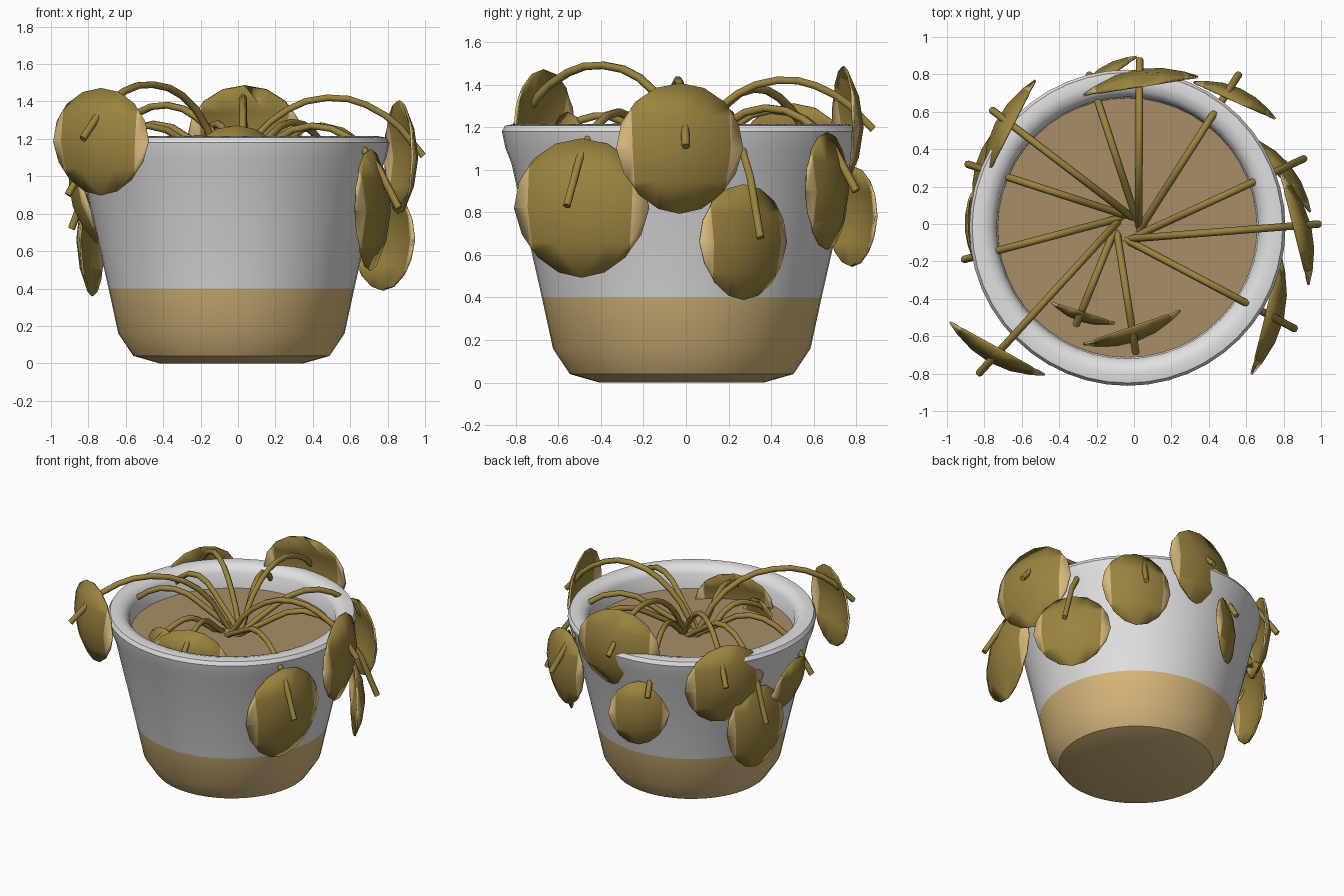
import bpy, bmesh, math
from mathutils import Matrix, Vector

if "Cube" in bpy.data.objects:
    bpy.data.objects.remove(bpy.data.objects["Cube"])


def material(name, r, g, b):
    m = bpy.data.materials.new(name)
    m.use_nodes = True
    m.diffuse_color = (r, g, b, 1)
    m.node_tree.nodes["Principled BSDF"].inputs["Base Color"].default_value = (r, g, b, 1)
    return m


white = material("glazed white", .75, .75, .75)
tan = material("bare clay tan", .67, .47, .2)
brown = material("soil brown", .4, .27, .14)
olive = material("leaf olive", .33, .23, .05)

CENTRE = Vector((-.035, -.02, 0))
SOIL_Z = 1.05


def add(name, data, mats, matrix=Matrix()):
    ob = bpy.data.objects.new(name, data)
    bpy.context.collection.objects.link(ob)
    ob.matrix_world = matrix
    for m in mats:
        data.materials.append(m)
    return ob


def mesh_object(name, bm, mats, matrix=Matrix(), smooth=40):
    me = bpy.data.meshes.new(name)
    bm.to_mesh(me)
    bm.free()
    ob = add(name, me, mats, matrix)
    bpy.ops.object.select_all(action='DESELECT')
    ob.select_set(True)
    bpy.context.view_layer.objects.active = ob
    bpy.ops.object.shade_smooth_by_angle(angle=math.radians(smooth))
    return ob


def lathe(name, profile, mats, rule=None, steps=48):
    bm = bmesh.new()
    verts = [bm.verts.new((r, 0, z)) for r, z in profile]
    edges = [bm.edges.new(p) for p in zip(verts, verts[1:])]
    bmesh.ops.spin(bm, geom=verts + edges, cent=(0, 0, 0), axis=(0, 0, 1),
                   angle=math.tau, steps=steps)
    bmesh.ops.remove_doubles(bm, verts=bm.verts[:], dist=.0005)
    bmesh.ops.recalc_face_normals(bm, faces=bm.faces[:])
    for f in bm.faces:
        f.material_index = rule(f.calc_center_median()) if rule else 0
    return mesh_object(name, bm, mats, Matrix.Translation(CENTRE))


# Pot with bare clay foot, flared rim and a solid floor
lathe("pot", [(0, 0), (.385, 0), (.525, .04), (.605, .16), (.657, .4), (.80, 1.03),
              (.828, 1.1), (.845, 1.18), (.83, 1.207), (.78, 1.215), (.73, 1.2),
              (.70, 1.16), (.69, 1.0), (0, 1.0)],
      [white, tan], lambda c: int(c.z < .4))
lathe("soil", [(0, SOIL_Z), (.694, SOIL_Z), (.694, SOIL_Z - .04)], [brown])


def stem(name, tip, peak):
    tip = Vector(tip)
    heading = (tip - CENTRE).to_2d().normalized()
    start = CENTRE + .06 * Vector((heading.y, -heading.x, 0))
    heights = [(0, SOIL_Z - .03), (.2, peak - .13), (.5, peak),
               (.8, peak - .3 * (peak - tip.z)), (1, tip.z)]
    cu = bpy.data.curves.new(name, 'CURVE')
    cu.dimensions = '3D'
    cu.bevel_depth = .02
    cu.bevel_resolution = 1
    cu.resolution_u = 3
    cu.use_fill_caps = True
    sp = cu.splines.new('BEZIER')
    sp.bezier_points.add(len(heights) - 1)
    for p, (t, z) in zip(sp.bezier_points, heights):
        at = start.lerp(tip, t)
        p.co = (at.x, at.y, z)
        p.handle_left_type = p.handle_right_type = 'AUTO'
    add(name, cu, [olive])


def leaf(name, at, facing, width, height, pitch=0):
    # Round blade, cut into stripes, then domed outwards
    bm = bmesh.new()
    bmesh.ops.create_circle(bm, cap_ends=True, segments=16, radius=1)
    for axis, cuts in (((1, 0, 0), (-.77, -.4, 0, .4, .77)), ((0, 1, 0), (-.5, 0, .5))):
        for c in cuts:
            bmesh.ops.bisect_plane(bm, geom=bm.verts[:] + bm.edges[:] + bm.faces[:],
                                   plane_co=[c * a for a in axis], plane_no=axis)
    for f in bm.faces:
        f.material_index = int(abs(f.calc_center_median().x) > .77)
    for v in bm.verts:
        x, y = v.co.x, v.co.y
        narrow = 1 - .12 * max(0, -y)
        v.co = (x * narrow * width / 2, y * height / 2,
                width * (.07 - .14 * (x * x + y * y)))
    turn = (Matrix.Rotation(math.radians(facing + 90), 4, 'Z')
            @ Matrix.Rotation(math.radians(90 + pitch), 4, 'X'))
    ob = mesh_object(name, bm, [olive, tan], Matrix.Translation(at) @ turn)
    thick = ob.modifiers.new("thickness", 'SOLIDIFY')
    thick.thickness = .012
    thick.offset = 0


# Stem tip, stem peak height, leaf centre, leaf facing angle, width, height
plants = [
    ((.03, .88, 1.19), 1.42, (.03, .78, 1.2), 99, .62, .57),
    ((.56, .80, .90), 1.29, (.55, .69, .9), 66, .48, .55),
    ((.91, .35, .68), 1.27, (.80, .29, .66), 40, .53, .54),
    ((.99, 0, 1.11), 1.42, (.90, -.02, 1.1), 14, .61, .61),
    ((.86, -.56, .83), 1.27, (.75, -.5, .82), -14, .65, .65),
    ((.01, -.69, 1.1), 1.25, (0, -.59, 1.02), -71, .56, .5),
    ((-.31, -.54, 1.08), 1.2, (-.28, -.5, .98), -108, .38, .4),
    ((-.83, -.8, 1.2), 1.49, (-.75, -.7, 1.185), -119, .58, .57),
    ((-.91, -.19, .9), 1.27, (-.85, -.03, .85), 185, .42, .45, 18),
    ((-.89, .32, .72), 1.28, (-.81, .3, .66), 165, .5, .6),
    ((-.76, .61, 1.06), 1.38, (-.7, .52, 1.03), 153, .6, .56),
    ((-.24, .8, .92), 1.28, (-.17, .8, .78), 125, .41, .47),
]
for i, (tip, peak, *blade) in enumerate(plants, 1):
    stem(f"stem_{i}", tip, peak)
    leaf(f"leaf_{i}", Vector(blade[0]), *blade[1:])
